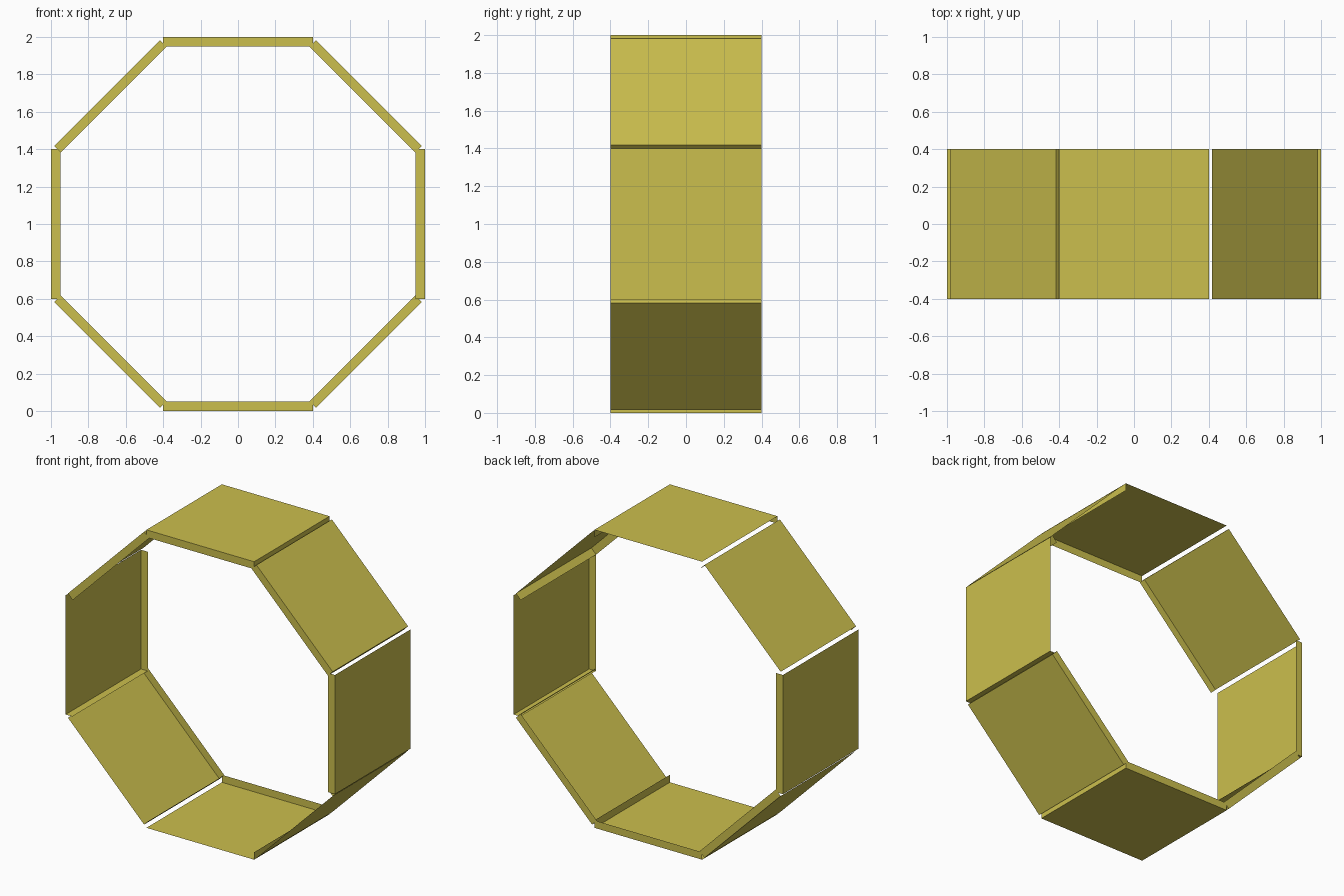
import bpy, bmesh, math
from mathutils import Matrix, Vector

if "Cube" in bpy.data.objects:
    bpy.data.objects.remove(bpy.data.objects["Cube"])

HALF = 0.4      # half length and half depth of a panel
THICK = 0.05    # height of the panel rim

mat = bpy.data.materials.new("mustard_yellow")
mat.diffuse_color = (0.60, 0.52, 0.075, 1)
mat.use_nodes = True
mat.node_tree.nodes["Principled BSDF"].inputs["Base Color"].default_value = mat.diffuse_color


def panel(name, tilt, radius, flip):
    """Open tray: outer sheet, one side rim and one end rim."""
    bm = bmesh.new()
    bmesh.ops.create_cube(bm, size=1)
    bmesh.ops.scale(bm, vec=(2 * HALF, 2 * HALF, THICK), verts=bm.verts)
    bm.normal_update()
    # keep only the outer sheet (+z), the side rim (-y) and the end rim (+x)
    keep = (Vector((0, 0, 1)), Vector((0, -1, 0)), Vector((1, 0, 0)))
    drop = [f for f in bm.faces if all(f.normal.dot(k) < 0.5 for k in keep)]
    bmesh.ops.delete(bm, geom=drop, context='FACES')
    # push outwards, flip to the opposite side if needed, tilt, lift
    m = (Matrix.Translation((0, 0, 1))
         @ Matrix.Rotation(math.radians(tilt), 4, 'Y')
         @ Matrix.Rotation(math.pi if flip else 0, 4, 'X')
         @ Matrix.Translation((0, 0, radius - THICK / 2)))
    bm.transform(m)
    me = bpy.data.meshes.new(name)
    bm.to_mesh(me)
    bm.free()
    me.materials.append(mat)
    bpy.context.collection.objects.link(bpy.data.objects.new(name, me))


# four tilts, each with a panel and its opposite; diagonals sit slightly inward
names = {-45: ("upper_left_panel", "lower_right_panel"),
         0: ("top_panel", "bottom_panel"),
         45: ("upper_right_panel", "lower_left_panel"),
         90: ("right_panel", "left_panel")}
for tilt, pair in names.items():
    radius = 0.99 if tilt % 90 else 1.0
    for flip, name in enumerate(pair):
        panel(name, tilt, radius, flip)
